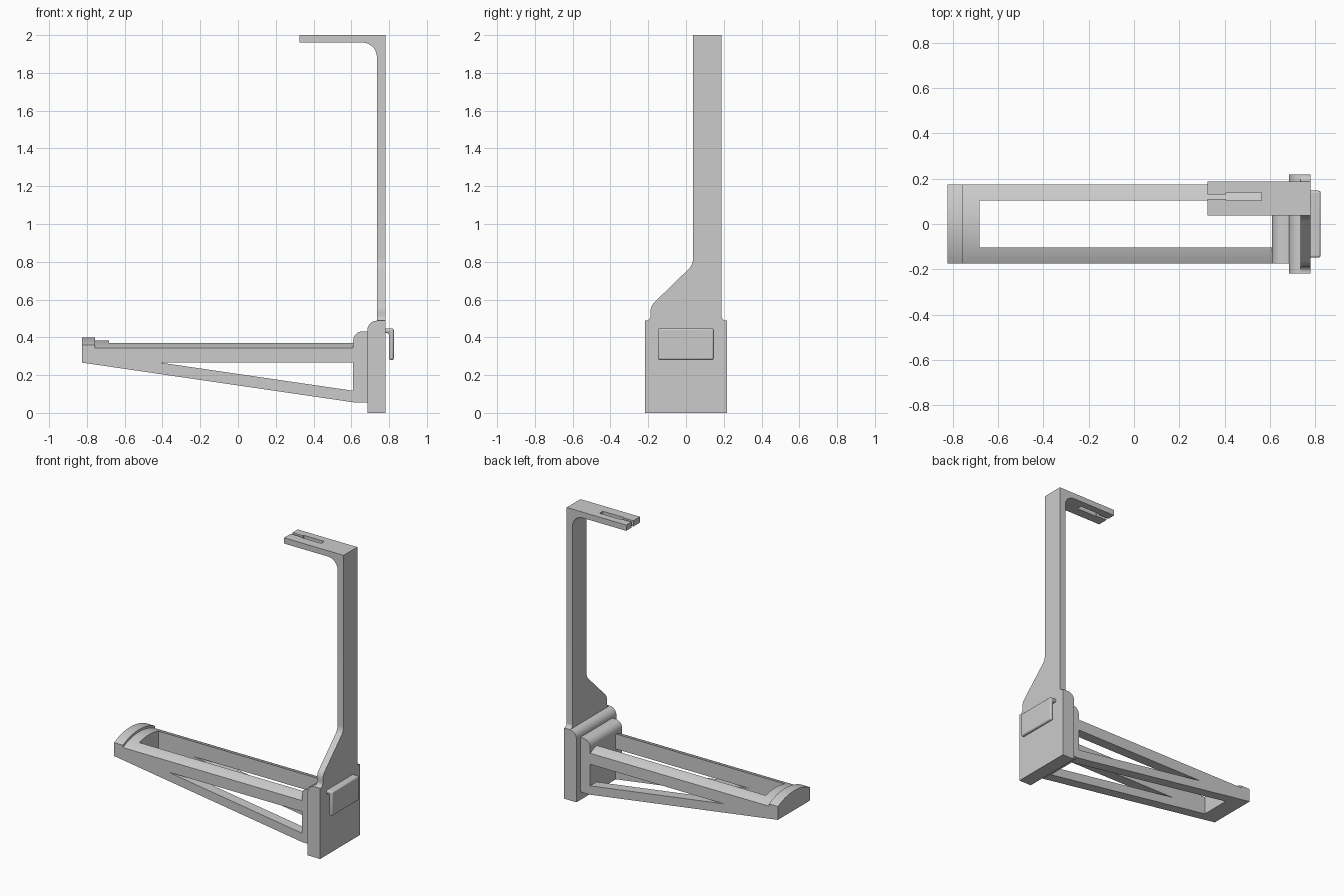
import bpy, bmesh, math
from mathutils import Vector

cube = bpy.data.objects.get("Cube")
if cube:
    bpy.data.objects.remove(cube, do_unlink=True)

grey = bpy.data.materials.new("matte_grey")
grey.use_nodes = True
grey.diffuse_color = (0.6, 0.6, 0.6, 1)
grey.node_tree.nodes["Principled BSDF"].inputs["Base Color"].default_value = (0.6, 0.6, 0.6, 1)


def fillet(points, steps=8):
    """Outline from (u, v) corners; an optional third value rounds the corner."""
    out = []
    for i, p in enumerate(points):
        c = Vector(p[:2])
        if len(p) < 3:
            out.append(c)
            continue
        a = (Vector(points[i - 1][:2]) - c).normalized()
        b = (Vector(points[(i + 1) % len(points)][:2]) - c).normalized()
        half = a.angle(b) / 2
        centre = c + (a + b).normalized() * p[2] / math.sin(half)
        reach = p[2] / math.tan(half)
        start, end = c + a * reach - centre, c + b * reach - centre
        for k in range(steps + 1):
            d = start.lerp(end, k / steps).normalized() * p[2]
            out.append(centre + d)
    return out


def prism(name, points, axis, lo, hi):
    """Extrude a rounded outline along x (outline yz), y (xz) or z (xy)."""
    place = {"x": lambda u, v, w: (w, u, v),
             "y": lambda u, v, w: (u, w, v),
             "z": lambda u, v, w: (u, v, w)}[axis]
    bm = bmesh.new()
    face = bm.faces.new([bm.verts.new(place(p.x, p.y, lo)) for p in fillet(points)])
    new = bmesh.ops.extrude_face_region(bm, geom=[face])["geom"]
    bmesh.ops.translate(bm, vec=place(0, 0, hi - lo),
                        verts=[g for g in new if isinstance(g, bmesh.types.BMVert)])
    bmesh.ops.recalc_face_normals(bm, faces=bm.faces)
    mesh = bpy.data.meshes.new(name)
    bm.to_mesh(mesh)
    bm.free()
    obj = bpy.data.objects.new(name, mesh)
    bpy.context.collection.objects.link(obj)
    mesh.materials.append(grey)
    return obj


def rect(u0, u1, v0, v1):
    return [(u0, v0), (u1, v0), (u1, v1), (u0, v1)]


def arch(top, half_width=0.175, radius=0.39, bottom=0.0, steps=20):
    """Convex saddle cross-section in yz."""
    pts = [(-half_width, bottom), (half_width, bottom)]
    for i in range(steps + 1):
        y = half_width * (1 - 2 * i / steps)
        pts.append((y, top - radius + math.sqrt(radius ** 2 - y ** 2)))
    return pts


def carve(obj, tool, operation):
    """Apply a boolean and discard the tool."""
    tool.hide_render = True
    mod = obj.modifiers.new("cut", "BOOLEAN")
    mod.operation, mod.object, mod.solver = operation, tool, "EXACT"
    bpy.context.view_layer.objects.active = obj
    bpy.ops.object.modifier_apply(modifier=mod.name)
    bpy.data.objects.remove(tool, do_unlink=True)


# Cradle arm: tapered side shape under an arched top, opened up as a truss
arm = prism("cradle_arm", arch(0.384), "x", -0.825, 0.62)
carve(arm, prism("taper", [(-0.9, 0.277), (0.7, 0.043), (0.7, 0.6), (-0.9, 0.6)],
                 "y", -0.3, 0.3), "INTERSECT")
carve(arm, prism("window", rect(-0.682, 0.7, -0.104, 0.104), "z", -0.2, 0.7), "DIFFERENCE")
carve(arm, prism("side_opening", [(-0.41, 0.266), (0.7, 0.104), (0.7, 0.266)],
                 "y", -0.3, 0.3), "DIFFERENCE")

# Raised lip at the free end
lip = prism("end_lip", arch(0.4, bottom=0.32), "x", -0.825, -0.757)

# Stepped mounting blocks with rounded upper edges
inner = prism("inner_block", [(0.61, 0.056), (0.7, 0.056), (0.7, 0.432), (0.61, 0.432, 0.05)],
              "y", -0.175, 0.175)
back = prism("back_plate", [(0.685, 0), (0.78, 0), (0.78, 0.488), (0.685, 0.488, 0.05)],
             "y", -0.218, 0.218)

# Upright with top bracket: L-shaped side profile trimmed to the flared outline
upright = prism("upright_bracket",
                [(0.735, 0.47), (0.78, 0.47), (0.78, 2.0), (0.325, 2.0),
                 (0.325, 1.96), (0.735, 1.96, 0.075)], "y", -0.4, 0.4)
outline = [(-0.217, 0.488), (-0.217, 0.44), (0.217, 0.44), (0.217, 0.488),
           (0.188, 0.488, 0.025), (0.188, 2.1), (0.038, 2.1), (0.038, 0.785, 0.08),
           (-0.188, 0.565, 0.07), (-0.188, 0.488, 0.025)]
carve(upright, prism("flare", outline, "x", 0.2, 0.9), "INTERSECT")
slot = [(0.3, 0.11), (0.406, 0.11), (0.406, 0.104), (0.563, 0.104),
        (0.563, 0.139), (0.406, 0.139), (0.406, 0.131), (0.3, 0.131)]
carve(upright, prism("cable_slot", slot, "z", 1.9, 2.1), "DIFFERENCE")

# Downward hook on the outer face
hook = prism("rear_hook", [(0.77, 0.448), (0.77, 0.422), (0.799, 0.422),
                           (0.799, 0.28), (0.825, 0.28), (0.825, 0.448)],
             "y", -0.149, 0.147)
bevel = hook.modifiers.new("soft_edges", "BEVEL")
bevel.width, bevel.segments, bevel.limit_method = 0.01, 3, "ANGLE"
bevel.angle_limit = math.radians(60)

# Smooth the curved surfaces and keep the edges crisp
bpy.ops.object.select_all(action="DESELECT")
for obj in (arm, lip, inner, back, upright, hook):
    obj.select_set(True)
bpy.context.view_layer.objects.active = arm
bpy.ops.object.shade_smooth_by_angle(angle=math.radians(30))
